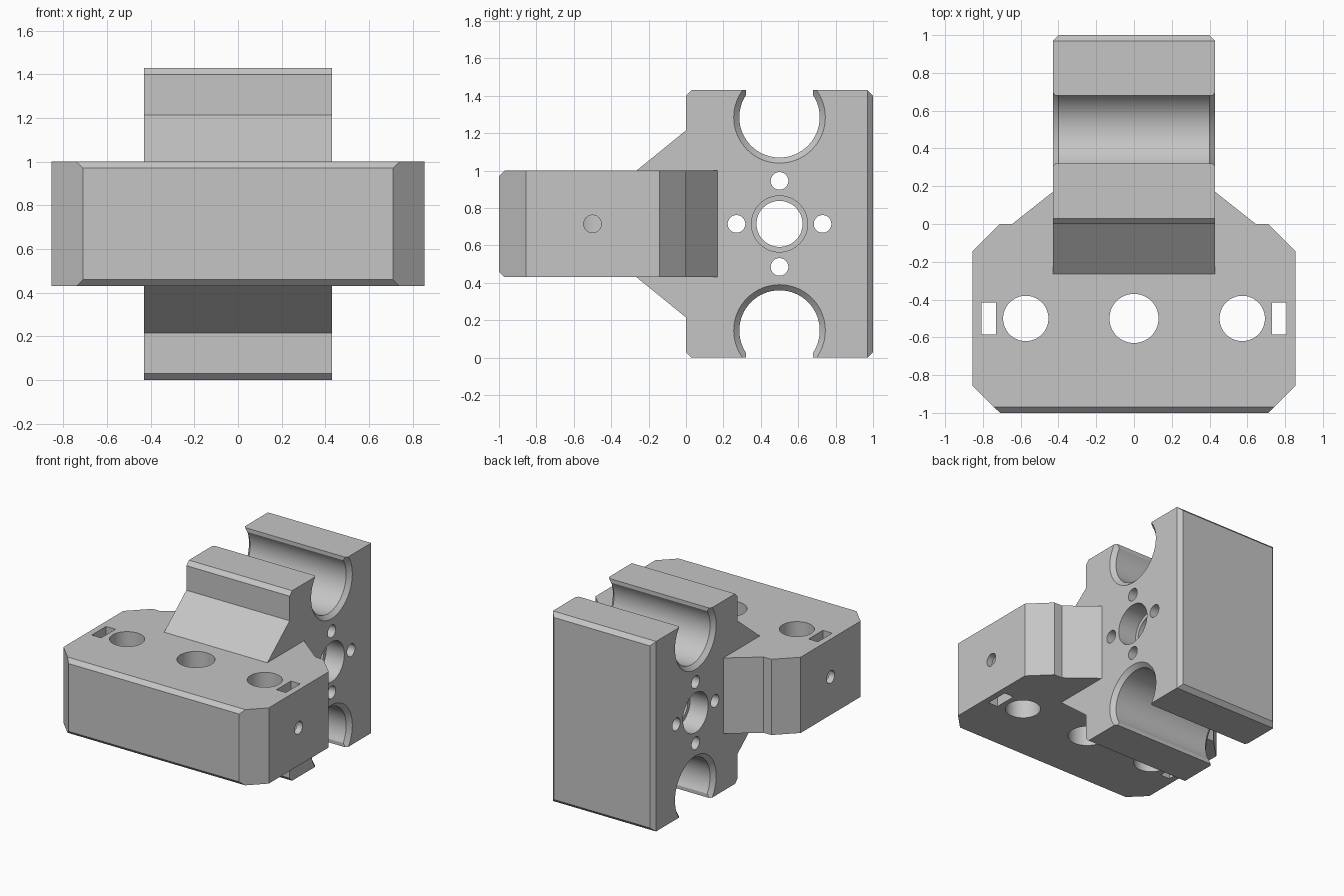
import bpy, bmesh
from math import pi, cos, sin
from mathutils import Vector

old = bpy.data.objects.get("Cube")
if old:
    bpy.data.objects.remove(old, do_unlink=True)

grey = bpy.data.materials.new("plain_grey")
grey.use_nodes = True
colour = (0.56, 0.56, 0.56, 1)
grey.diffuse_color = colour
grey.node_tree.nodes["Principled BSDF"].inputs["Base Color"].default_value = colour

# Map (profile u, profile v, depth) to world space for each extrusion axis
MAPS = {"X": lambda u, v, d: (d, u, v), "Z": lambda u, v, d: (u, v, d)}


def loft(name, sections, axis):
    """Solid from equal-length rings, each given as (depth, points)."""
    bm = bmesh.new()
    rings = [[bm.verts.new(MAPS[axis](u, v, d)) for u, v in pts] for d, pts in sections]
    for a, b in zip(rings, rings[1:]):
        for i in range(len(a)):
            j = (i + 1) % len(a)
            bm.faces.new((a[i], a[j], b[j], b[i]))
    bm.faces.new(rings[0][::-1])
    bm.faces.new(rings[-1])
    bmesh.ops.recalc_face_normals(bm, faces=bm.faces)
    mesh = bpy.data.meshes.new(name)
    bm.to_mesh(mesh)
    bm.free()
    mesh.materials.append(grey)
    obj = bpy.data.objects.new(name, mesh)
    bpy.context.collection.objects.link(obj)
    return obj


def prism(name, pts, lo, hi, axis):
    return loft(name, [(lo, pts), (hi, pts)], axis)


def circle(u, v, r, n=64):
    return [(u + r * cos(2 * pi * i / n), v + r * sin(2 * pi * i / n)) for i in range(n)]


def bore(u, v, steps, axis):
    """Round cutter whose radius follows (depth, radius) steps."""
    return loft("bore_cutter", [(d, circle(u, v, r)) for d, r in steps], axis)


def rect(u0, u1, v0, v1):
    return [(u0, v0), (u1, v0), (u1, v1), (u0, v1)]


def combine(target, tool, operation="DIFFERENCE"):
    tool.hide_render = True
    mod = target.modifiers.new("combine", "BOOLEAN")
    mod.operation, mod.solver, mod.object = operation, "EXACT", tool
    bpy.ops.object.select_all(action="DESELECT")
    bpy.context.view_layer.objects.active = target
    target.select_set(True)
    bpy.ops.object.modifier_apply(modifier=mod.name)
    bpy.data.objects.remove(tool, do_unlink=True)


MID = 0.715      # height of the symmetry plane
HALF = 0.43      # half width of the upright
C = 0.03         # small chamfer

# Upright block: side profile with sloping gussets, mirrored top to bottom
upper = [(1, 2 * MID - C), (1 - C, 2 * MID), (C, 2 * MID), (0, 2 * MID - C),
         (0, 1.215), (-0.277, 0.99)]
side = upper + [(y, 2 * MID - z) for y, z in reversed(upper)]
block = prism("mounting_block", side, -HALF, HALF, "X")
for s in (-1, 1):
    wedge = [(s * (HALF - C), 1), (s * (HALF + C), 1 - 2 * C),
             (s * (HALF + C), 1 + C), (s * (HALF - C), 1 + C)]
    combine(block, prism("back_edge_cutter", wedge, -1, 2, "Z"))

# Horizontal plate: outline mirrored left to right
half = [(0.71, -1), (0.855, -0.855), (0.855, -0.143), (0.71, 0),
        (0.645, 0), (0.417, 0.18)]
outline = half + [(-x, y) for x, y in reversed(half)]
plate = prism("front_plate", outline, 0.43, 1.0, "Z")
for s in (-1, 1):
    edge = MID + s * 0.285
    wedge = [(-1, edge - s * C), (-1 + 2 * C, edge + s * C),
             (-1 - C, edge + s * C), (-1 - C, edge - s * C)]
    combine(plate, prism("front_edge_cutter", wedge, -1.2, 1.2, "X"))
combine(block, plate, "UNION")

# Open rod seats at top and bottom, with countersunk ends
for s in (-1, 1):
    z = MID + s * 0.57
    seat = [(-0.45, 0.265), (-0.40, 0.215), (0.40, 0.215), (0.45, 0.265)]
    combine(block, bore(0.5, z, seat, "X"))
    lo, hi = sorted((z, z + s * 0.4))
    combine(block, prism("slot_cutter", rect(0.32, 0.68, lo, hi), -0.6, 0.6, "X"))

# Stepped centre bore and its ring of screw holes
combine(block, bore(0.5, MID, [(-0.6, 0.15), (-0.28, 0.15), (-0.279, 0.123),
                               (0.279, 0.123), (0.28, 0.15), (0.6, 0.15)], "X"))
for i in range(4):
    y, z = 0.5 + 0.23 * cos(i * pi / 2), MID + 0.23 * sin(i * pi / 2)
    combine(block, bore(y, z, [(-0.6, 0.047), (0.6, 0.047)], "X"))

# Vertical plate bores, nut slots and side screw holes
combine(block, bore(0, -0.5, [(0.2, 0.13), (1.2, 0.13)], "Z"))
for s in (-1, 1):
    combine(block, bore(s * 0.573, -0.5, [(0.2, 0.12), (1.2, 0.12)], "Z"))
    slot = rect(*sorted((s * 0.73, s * 0.808)), -0.585, -0.415)
    combine(block, prism("nut_slot_cutter", slot, 0.2, 1.2, "Z"))
    combine(block, bore(-0.5, MID, [(s * 0.57, 0.047), (s * 0.95, 0.047)], "X"))

# One material, smooth bores with sharp edges
block.data.materials.clear()
block.data.materials.append(grey)
for face in block.data.polygons:
    face.material_index = 0
bpy.ops.object.select_all(action="DESELECT")
block.select_set(True)
bpy.context.view_layer.objects.active = block
bpy.ops.object.shade_smooth_by_angle(angle=pi / 7)
